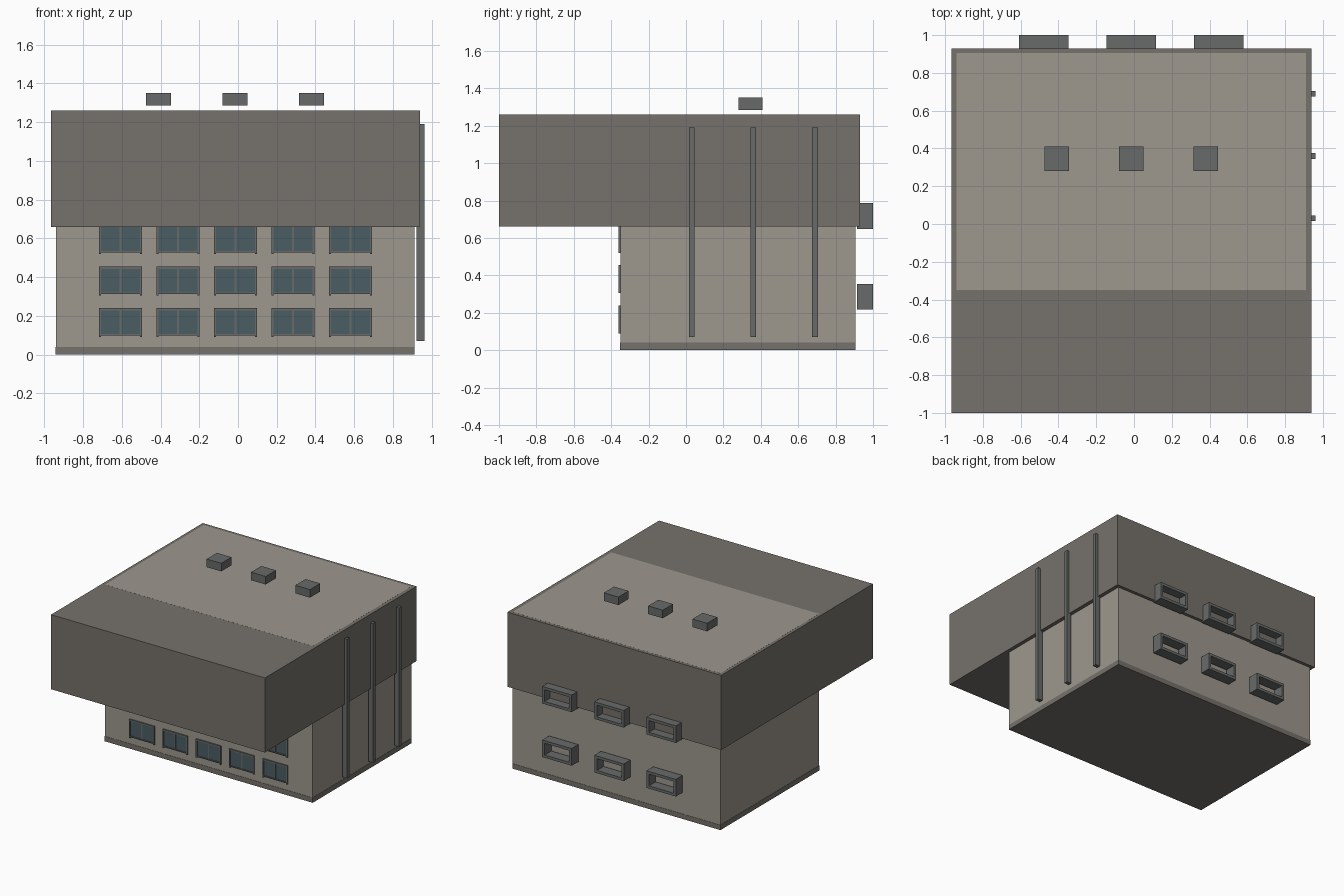
import bpy, bmesh

if "Cube" in bpy.data.objects:
    bpy.data.objects.remove(bpy.data.objects["Cube"])


def material(name, rgb):
    m = bpy.data.materials.new(name)
    m.diffuse_color = (*rgb, 1)
    m.use_nodes = True
    m.node_tree.nodes["Principled BSDF"].inputs["Base Color"].default_value = m.diffuse_color
    return m


WALL = material("wall", (0.34, 0.31, 0.27))
ROOF = material("roof", (0.18, 0.165, 0.147))
METAL = material("metal", (0.135, 0.145, 0.138))
GLASS = material("glass", (0.07, 0.11, 0.125))


def boxes(name, mat, spans):
    """One object made of boxes, each (x0, x1, y0, y1, z0, z1)."""
    bm = bmesh.new()
    for x0, x1, y0, y1, z0, z1 in spans:
        for v in bmesh.ops.create_cube(bm, size=1)["verts"]:
            v.co.x = x1 if v.co.x > 0 else x0
            v.co.y = y1 if v.co.y > 0 else y0
            v.co.z = z1 if v.co.z > 0 else z0
    mesh = bpy.data.meshes.new(name)
    bm.to_mesh(mesh)
    bm.free()
    mesh.materials.append(mat)
    ob = bpy.data.objects.new(name, mesh)
    bpy.context.collection.objects.link(ob)
    return ob


# Main volumes
boxes("building_body", WALL, [(-0.94, 0.91, -0.35, 0.905, 0.002, 1.2605)])
boxes("base_plinth", ROOF, [(-0.942, 0.912, -0.352, 0.907, 0, 0.04)])
boxes("overhanging_roof_block", ROOF, [(-0.965, 0.94, -1, 0.93, 0.66, 1.26)])

# Front windows: glass, frame, central mullion and projecting side posts
for row in range(3):
    for col in range(5):
        x, z = -0.607 + col * 0.2967, 0.09 + row * 0.215
        tag = f"{row + 1}_{col + 1}"
        boxes(f"window_glass_{tag}", GLASS,
              [(x - 0.105, x + 0.105, -0.354, -0.345, z + 0.01, z + 0.145)])
        boxes(f"window_frame_{tag}", METAL, [
            (x - 0.111, x - 0.101, -0.36, -0.345, z, z + 0.15),
            (x + 0.101, x + 0.111, -0.36, -0.345, z, z + 0.15),
            (x - 0.005, x + 0.005, -0.357, -0.345, z + 0.01, z + 0.145),
            (x - 0.105, x + 0.105, -0.36, -0.345, z + 0.138, z + 0.15),
            (x - 0.105, x + 0.105, -0.36, -0.345, z + 0.008, z + 0.016)])

# Vertical pipes on the right side
for i in range(3):
    y = 0.03 + i * 0.33
    boxes(f"drain_pipe_{i + 1}", METAL,
          [(0.922, 0.962, y - 0.015, y + 0.015, 0.07, 1.19)])

# Roof units, and open box frames on the back wall
for i, x in enumerate((-0.41, -0.015, 0.38)):
    boxes(f"roof_unit_{i + 1}", METAL,
          [(x - 0.065, x + 0.065, 0.28, 0.41, 1.285, 1.35)])
for i, x in enumerate((-0.479, -0.015, 0.449)):
    for j, z in enumerate((0.217, 0.648)):
        t, h = 0.022, 0.138
        boxes(f"back_window_surround_{j + 1}_{i + 1}", METAL, [
            (x - 0.131, x + 0.131, 0.915, 1, z, z + t),
            (x - 0.131, x + 0.131, 0.915, 1, z + h - t, z + h),
            (x - 0.131, x - 0.131 + t, 0.915, 1, z + t, z + h - t),
            (x + 0.131 - t, x + 0.131, 0.915, 1, z + t, z + h - t)])
